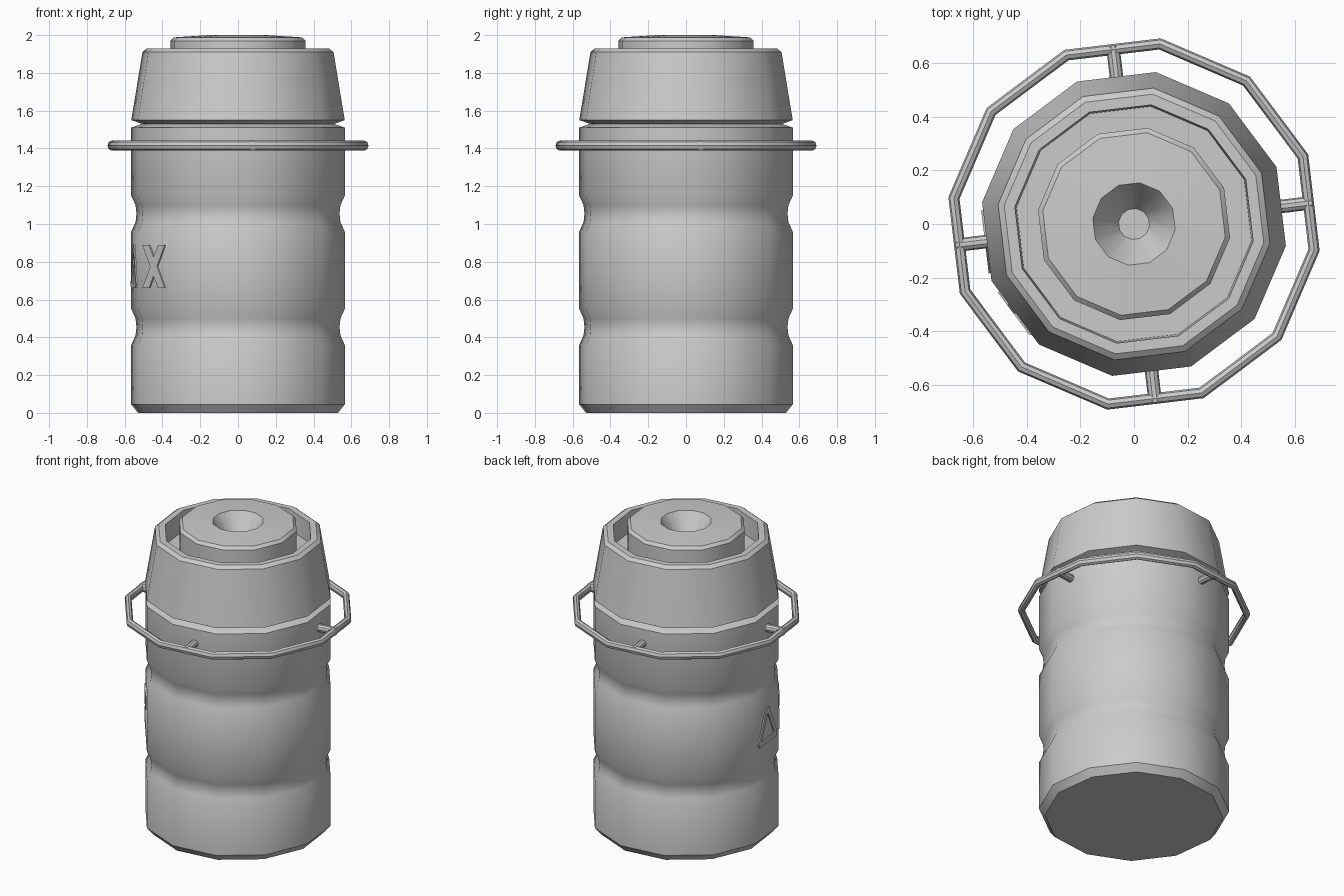
import bpy, bmesh, math
from mathutils import Matrix, Vector

if "Cube" in bpy.data.objects:
    bpy.data.objects.remove(bpy.data.objects["Cube"])

N = 12
A0 = math.radians(-8.2)          # rotation of the twelve-sided section
grey = bpy.data.materials.new("plain grey")
grey.diffuse_color = (0.6, 0.6, 0.6, 1)
grey.use_nodes = True
grey.node_tree.nodes["Principled BSDF"].inputs["Base Color"].default_value = grey.diffuse_color


def finish(bm, name):
    bmesh.ops.recalc_face_normals(bm, faces=bm.faces)
    me = bpy.data.meshes.new(name)
    bm.to_mesh(me)
    bm.free()
    me.materials.append(grey)
    ob = bpy.data.objects.new(name, me)
    bpy.context.collection.objects.link(ob)
    bpy.ops.object.select_all(action='DESELECT')
    ob.select_set(True)
    bpy.context.view_layer.objects.active = ob
    bpy.ops.object.shade_smooth_by_angle(angle=math.radians(31))
    return ob


def lathe(name, profile, closed=False):
    """Spin (radius, z) points around z; open profiles get end caps."""
    bm = bmesh.new()
    rings = [[bm.verts.new((r * math.cos(A0 + k * math.tau / N),
                            r * math.sin(A0 + k * math.tau / N), z))
              for k in range(N)] for r, z in profile]
    pairs = list(zip(rings, rings[1:]))
    if closed:
        pairs.append((rings[-1], rings[0]))
    for a, b in pairs:
        for k in range(N):
            j = (k + 1) % N
            bm.faces.new((a[k], a[j], b[j], b[k]))
    if not closed:
        bm.faces.new(rings[0][::-1])
        bm.faces.new(rings[-1])
    return finish(bm, name)


# Canister body with two waist grooves and the neck under the lid
R = 0.571
body = [(0.535, 0), (R, 0.045)]
for z in (0.36, 0.96):
    body += [(R, z), (0.548, z + 0.05), (0.543, z + 0.095), (0.548, z + 0.14), (R, z + 0.19)]
body += [(R, 1.51), (0.515, 1.53), (R, 1.55)]
# Tapered lid, rim, recess, central boss and funnel hole
body += [(0.511, 1.91), (0.488, 1.928), (0.448, 1.928), (0.442, 1.80),
         (0.361, 1.80), (0.361, 1.97), (0.343, 1.988), (0.155, 2.0), (0.058, 1.85)]
lathe("canister_body", body)

# Carrying ring
lathe("carry_ring", [(0.677 + 0.021 * math.cos(t * math.tau / 8),
                      1.415 + 0.026 * math.sin(t * math.tau / 8)) for t in range(8)], True)

# Four pegs holding the ring
for i in range(4):
    a = A0 + math.radians(15) + i * math.pi / 2
    bm = bmesh.new()
    bmesh.ops.create_cone(bm, cap_ends=True, segments=10, radius1=0.025, radius2=0.025,
                          depth=0.13, matrix=Matrix.Rotation(a, 4, 'Z')
                          @ Matrix.Translation((0.602, 0, 1.415))
                          @ Matrix.Rotation(math.pi / 2, 4, 'Y'))
    finish(bm, f"ring_peg_{i + 1}")


def raised(name, loops, face):
    """Thin raised plate; loops of (across, height), second loop is a hole."""
    a = A0 + math.radians(15 + 30 * face)
    out, side = Vector((math.cos(a), math.sin(a), 0)), Vector((-math.sin(a), math.cos(a), 0))
    apo = R * math.cos(math.pi / N)
    bm = bmesh.new()
    lv = [[[bm.verts.new(out * (apo + d) + side * u + Vector((0, 0, z))) for u, z in lp]
           for d in (-0.004, 0.007)] for lp in loops]
    n = len(loops[0])
    for lo, hi in lv:
        for k in range(n):
            j = (k + 1) % n
            bm.faces.new((lo[k], lo[j], hi[j], hi[k]))
    for s in (0, 1):
        if len(lv) == 1:
            bm.faces.new(lv[0][s])
        else:
            for k in range(n):
                j = (k + 1) % n
                bm.faces.new((lv[0][s][k], lv[0][s][j], lv[1][s][j], lv[1][s][k]))
    finish(bm, name)


# Raised triangle frame with clipped corners, and a raised cross beside it
raised("triangle_frame", [
    [(-0.105, 0.66), (0.105, 0.66), (0.118, 0.685), (0.014, 0.89), (-0.014, 0.89), (-0.118, 0.685)],
    [(-0.075, 0.688), (0.075, 0.688), (0.08, 0.695), (0.004, 0.847), (-0.004, 0.847), (-0.08, 0.695)]], 6)
cz, w = 0.775, 0.03
raised("cross_mark", [[(-0.1, cz - 0.115), (-0.04, cz - 0.115), (0, cz - 0.05), (0.04, cz - 0.115),
                       (0.1, cz - 0.115), (w, cz), (0.1, cz + 0.115), (0.04, cz + 0.115),
                       (0, cz + 0.05), (-0.04, cz + 0.115), (-0.1, cz + 0.115), (-w, cz)]], 7)
